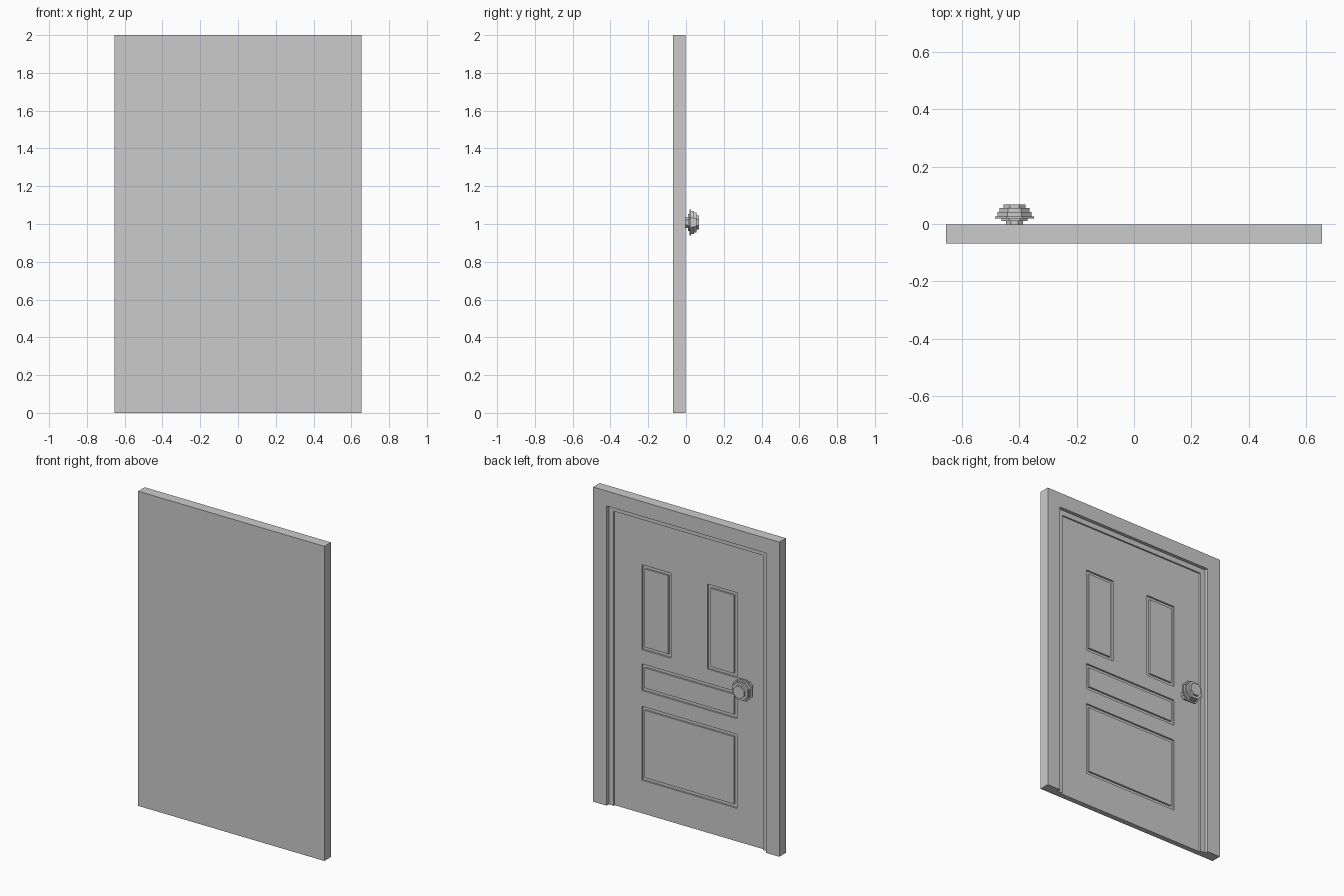
import bpy, math

if "Cube" in bpy.data.objects:
    bpy.data.objects.remove(bpy.data.objects["Cube"])

FRONT, BACK = -0.068, -0.002   # slab faces in y


def box(name, x0, x1, y0, y1, z0, z1):
    bpy.ops.mesh.primitive_cube_add(
        size=1, location=((x0 + x1) / 2, (y0 + y1) / 2, (z0 + z1) / 2))
    ob = bpy.context.object
    ob.name = name
    ob.scale = (x1 - x0, y1 - y0, z1 - z0)
    bpy.ops.object.transform_apply(location=True, rotation=True, scale=True)
    return ob


# Door and frame: one slab, carved from the back
door = box("door_and_frame", -0.655, 0.655, FRONT, BACK, 0, 2)


def carve(name, x0, x1, z0, z1, floor):
    cutter = box(name, x0, x1, floor, 0.1, z0, z1)
    cutter.hide_render = True
    cutter.display_type = 'WIRE'
    mod = door.modifiers.new(name, 'BOOLEAN')
    mod.operation = 'DIFFERENCE'
    mod.solver = 'EXACT'
    mod.object = cutter


STOP = BACK - 0.022            # door stop face
LEAF = STOP - 0.010            # door leaf face
GROOVE = LEAF - 0.011          # bottom of panel grooves
carve("frame_opening_cutter", -0.56, 0.56, -0.1, 1.905, STOP)
carve("leaf_opening_cutter", -0.525, 0.525, -0.1, 1.872, LEAF)

# Panels: grooved border with a raised centre
panels = {
    "upper_left_panel": (0.128, 0.335, 1.04, 1.58),
    "upper_right_panel": (-0.335, -0.128, 1.04, 1.58),
    "middle_panel": (-0.335, 0.335, 0.78, 0.95),
    "lower_panel": (-0.335, 0.335, 0.21, 0.68),
}
B = 0.021
for name, (x0, x1, z0, z1) in panels.items():
    carve(name + "_cutter", x0, x1, z0, z1, GROOVE)
    box(name, x0 + B, x1 - B, GROOVE - 0.003, LEAF, z0 + B, z1 - B)

# Knob: stack of octagonal discs (apothem, y start, y end)
layers = [(0.029, LEAF, 0.012), (0.046, 0.010, 0.020), (0.068, 0.019, 0.027),
          (0.060, 0.027, 0.042), (0.053, 0.042, 0.056), (0.038, 0.056, 0.068)]
for i, (r, y0, y1) in enumerate(layers):
    bpy.ops.mesh.primitive_cylinder_add(
        vertices=8, radius=r / math.cos(math.pi / 8), depth=y1 - y0)
    disc = bpy.context.object
    disc.name = f"knob_disc_{i + 1}"
    disc.rotation_euler = (0, 0, math.pi / 8)
    bpy.ops.object.transform_apply(location=False, rotation=True, scale=False)
    disc.rotation_euler = (math.pi / 2, 0, 0)
    disc.location = (-0.417, (y0 + y1) / 2, 1.008)
